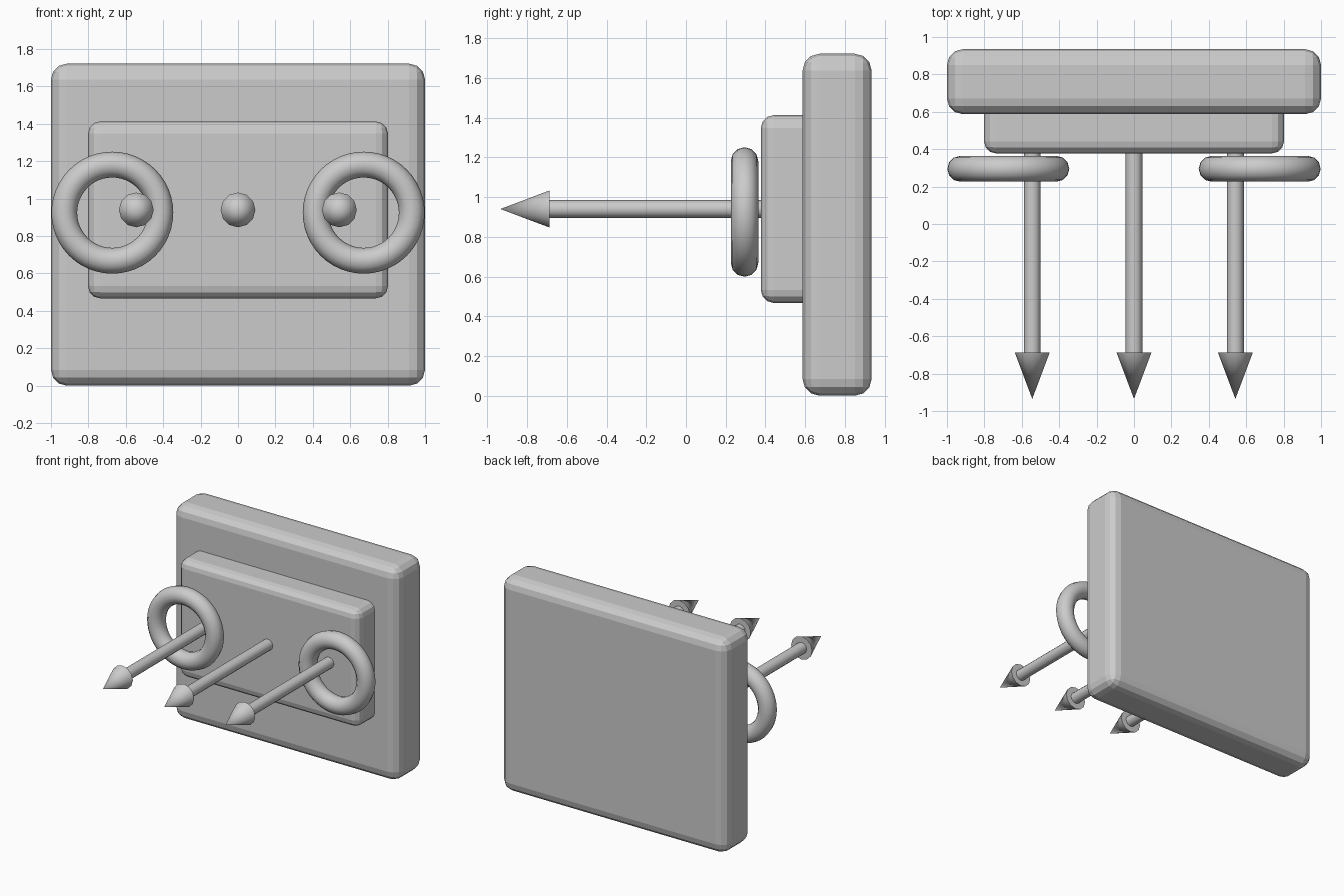
import bpy
from math import pi, radians

if "Cube" in bpy.data.objects:
    bpy.data.objects.remove(bpy.data.objects["Cube"])


def plate(name, x, y0, y1, z0, z1, bevel):
    """Box with rounded edges, half width x, centred on x = 0."""
    bpy.ops.mesh.primitive_cube_add(size=1, location=(0, (y0 + y1) / 2, (z0 + z1) / 2))
    ob = bpy.context.object
    ob.name = name
    ob.scale = (2 * x, y1 - y0, z1 - z0)
    bpy.ops.object.transform_apply(location=False, rotation=False, scale=True)
    mod = ob.modifiers.new("rounded_edges", 'BEVEL')
    mod.width = bevel
    mod.segments = 3
    return ob


def smooth(name):
    ob = bpy.context.object
    ob.name = name
    bpy.ops.object.shade_smooth_by_angle(angle=radians(40))
    return ob


def arrow(name, x, z):
    """Round shaft rooted in the front plate, with a cone tip towards -y."""
    y_root, y_head, y_tip = 0.42, -0.688, -0.935
    bpy.ops.mesh.primitive_cylinder_add(
        vertices=12, radius=0.045, depth=y_root - y_head,
        location=(x, (y_root + y_head) / 2, z), rotation=(pi / 2, 0, 0))
    smooth(name + "_shaft")
    bpy.ops.mesh.primitive_cone_add(
        vertices=12, radius1=0.093, radius2=0, depth=y_head - y_tip,
        location=(x, (y_head + y_tip) / 2, z), rotation=(pi / 2, 0, 0))
    smooth(name + "_head")


# Stacked plates
plate("back_plate", 1.0, 0.587, 0.935, 0.0, 1.722, 0.085)
plate("front_plate", 0.802, 0.377, 0.66, 0.467, 1.413, 0.065)

# Floating rings
for side, sx in (("left", -1), ("right", 1)):
    bpy.ops.mesh.primitive_torus_add(
        major_segments=48, minor_segments=12, major_radius=0.257, minor_radius=0.069,
        location=(sx * 0.672, 0.295, 0.925), rotation=(pi / 2, 0, 0))
    smooth(side + "_ring")

# Three arrows
for side, x in (("left", -0.544), ("middle", 0.0), ("right", 0.542)):
    arrow(side + "_arrow", x, 0.94)
